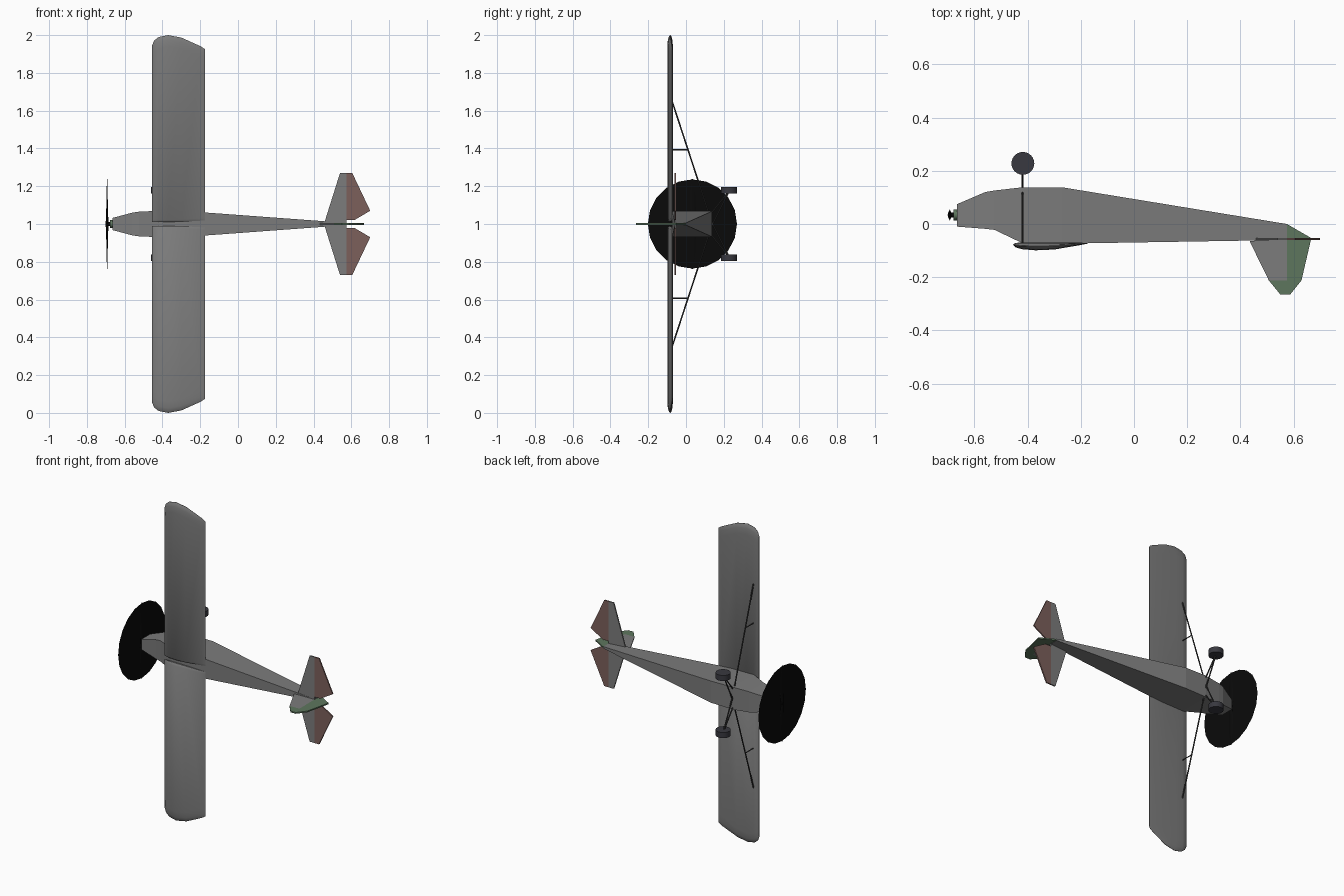
import bpy, bmesh, math
from mathutils import Vector

cube = bpy.data.objects.get("Cube")
if cube:
    bpy.data.objects.remove(cube)


def material(name, r, g, b):
    m = bpy.data.materials.new(name)
    m.use_nodes = True
    m.diffuse_color = (r, g, b, 1)
    node = m.node_tree.nodes["Principled BSDF"]
    node.inputs["Base Color"].default_value = (r, g, b, 1)
    node.inputs["Roughness"].default_value = 0.8
    return m


GREY = material("fabric grey", 0.2, 0.2, 0.2)
RED = material("dull red", 0.2, 0.115, 0.105)
GREEN = material("dull green", 0.11, 0.18, 0.11)
RUBBER = material("dark rubber", 0.04, 0.04, 0.05)
STEEL = material("dark steel", 0.035, 0.035, 0.035)
BLACK = material("propeller black", 0.003, 0.003, 0.003)


def make(name, bm, mat, smooth=None):
    bmesh.ops.recalc_face_normals(bm, faces=bm.faces[:])
    mesh = bpy.data.meshes.new(name)
    bm.to_mesh(mesh)
    bm.free()
    mesh.materials.append(mat)
    obj = bpy.data.objects.new(name, mesh)
    bpy.context.scene.collection.objects.link(obj)
    if smooth:
        bpy.ops.object.select_all(action='DESELECT')
        obj.select_set(True)
        bpy.context.view_layer.objects.active = obj
        bpy.ops.object.shade_smooth_by_angle(angle=math.radians(smooth))
    return obj


def loft(name, rings, mat, smooth=None):
    bm = bmesh.new()
    loops = [[bm.verts.new(p) for p in ring] for ring in rings]
    for a, b in zip(loops, loops[1:]):
        for i in range(len(a)):
            j = (i + 1) % len(a)
            bm.faces.new((a[i], a[j], b[j], b[i]))
    bm.faces.new(loops[0])
    bm.faces.new(loops[-1])
    bmesh.ops.remove_doubles(bm, verts=bm.verts[:], dist=0.0002)
    return make(name, bm, mat, smooth)


def rod(name, start, end, radius, mat, sides=6, smooth=None):
    a, b = Vector(start), Vector(end)
    bm = bmesh.new()
    bmesh.ops.create_cone(bm, cap_ends=True, segments=sides, radius1=radius,
                          radius2=radius, depth=(b - a).length)
    turn = (b - a).to_track_quat('Z', 'Y').to_matrix()
    bmesh.ops.rotate(bm, matrix=turn, verts=bm.verts[:])
    bmesh.ops.translate(bm, vec=(a + b) / 2, verts=bm.verts[:])
    return make(name, bm, mat, smooth)


def plate(name, outline, place, thickness, mat):
    h = thickness / 2
    return loft(name, [[place(u, v, s) for u, v in outline] for s in (-h, h)], mat)


# Fuselage: x, top y, belly y, half width
STATIONS = [(-0.665, -0.01, 0.075, 0.032), (-0.56, -0.018, 0.12, 0.06),
            (-0.525, -0.022, 0.126, 0.065), (-0.42, -0.072, 0.138, 0.07),
            (-0.27, -0.074, 0.138, 0.068), (0.575, -0.06, 0.0, 0.006)]
loft("fuselage", [[(x, top, 1 - w), (x, top, 1 + w), (x, belly, 1 + w), (x, belly, 1 - w)]
                  for x, top, belly, w in STATIONS], GREY)

# Wing section: x, upper y, lower y, tip reach from the centre
SECTION = [(-0.455, -0.079, -0.077, 0.945), (-0.445, -0.088, -0.071, 0.97),
           (-0.42, -0.095, -0.069, 0.99), (-0.37, -0.099, -0.069, 1.0),
           (-0.3, -0.096, -0.069, 0.987), (-0.2, -0.079, -0.07, 0.942),
           (-0.175, -0.074, -0.072, 0.926)]


def wing_ring(side, reach, flat):
    def point(x, y, mid, tip):
        return (x, mid + (y - mid) * flat, 1 + side * reach(x, tip))
    upper = [point(x, u, (u + l) / 2, t) for x, u, l, t in SECTION]
    lower = [point(x, l, (u + l) / 2, t) for x, u, l, t in SECTION]
    return upper + lower[::-1]


def root(x, tip):
    return 0.01 + 0.25 * (x + 0.37) ** 2


for side, label in ((1, "left"), (-1, "right")):
    loft(label + "_wing", [wing_ring(side, root, 0.3),
                           wing_ring(side, lambda x, t: root(x, t) + 0.012, 1),
                           wing_ring(side, lambda x, t: t - 0.06, 1),
                           wing_ring(side, lambda x, t: t - 0.025, 0.8),
                           wing_ring(side, lambda x, t: t - 0.007, 0.45),
                           wing_ring(side, lambda x, t: t, 0.08)], GREY, 40)

    # Tailplane with hinged elevator
    def flat_tail(u, v, s):
        return (u, -0.056 + s, 1 + side * v)
    plate(label + "_stabilizer", [(0.455, 0), (0.54, 0.27), (0.575, 0.27), (0.575, 0)],
          flat_tail, 0.008, GREY)
    plate(label + "_elevator", [(0.575, 0.02), (0.575, 0.27), (0.605, 0.27), (0.7, 0.07),
                                (0.615, 0.02)], flat_tail, 0.008, RED)

    # Wing bracing
    rod(label + "_wing_strut", (-0.42, -0.072, 1 + side * 0.645),
        (-0.42, 0.136, 1 + side * 0.01), 0.004, STEEL)
    rod(label + "_jury_strut", (-0.42, -0.072, 1 + side * 0.393),
        (-0.42, 0.012, 1 + side * 0.393), 0.003, STEEL)

    # Landing gear
    for name, foot in (("outer", 0.06), ("inner", -0.01)):
        rod(label + "_gear_" + name + "_leg", (-0.42, 0.228, 1 + side * 0.175),
            (-0.42, 0.136, 1 + side * foot), 0.004, STEEL)
    rod(label + "_wheel", (-0.418, 0.228, 1 + side * 0.162),
        (-0.418, 0.228, 1 + side * 0.197), 0.043, RUBBER, 24, 40)


# Fin and rudder with its balance horn
def upright(u, v, s):
    return (u, v, 1 + s)


plate("fin", [(0.435, -0.065), (0.507, -0.212), (0.575, -0.212), (0.575, -0.05)],
      upright, 0.008, GREY)
plate("rudder", [(0.575, 0), (0.667, -0.053), (0.63, -0.212), (0.587, -0.266),
                 (0.551, -0.266), (0.507, -0.212), (0.575, -0.212)], upright, 0.008, GREEN)

# Propeller: shaft, hub, blades and the swept disc
HUB_Y = 0.034
rod("propeller_shaft", (-0.678, HUB_Y, 1), (-0.66, HUB_Y, 1), 0.02, GREEN, 12, 40)
rod("propeller_hub", (-0.7, HUB_Y, 1), (-0.675, HUB_Y, 1), 0.01, BLACK, 12, 40)
BLADE = [(-0.238, 0.004, 0.001), (-0.15, 0.018, 0.003), (-0.06, 0.02, 0.005),
         (0, 0.012, 0.008), (0.06, 0.02, 0.005), (0.15, 0.018, 0.003), (0.238, 0.004, 0.001)]
loft("propeller_blades", [[(-0.693 + t * math.cos(a), HUB_Y + w * math.sin(a), 1 + z)
                           for a in (k * math.pi / 4 for k in range(8))]
                          for z, w, t in BLADE], BLACK, 40)
bm = bmesh.new()
bm.faces.new([bm.verts.new((-0.692, HUB_Y + 0.236 * math.sin(a), 1 + 0.236 * math.cos(a)))
              for a in (k * math.pi / 10 for k in range(20))])
make("propeller_disc", bm, BLACK)
